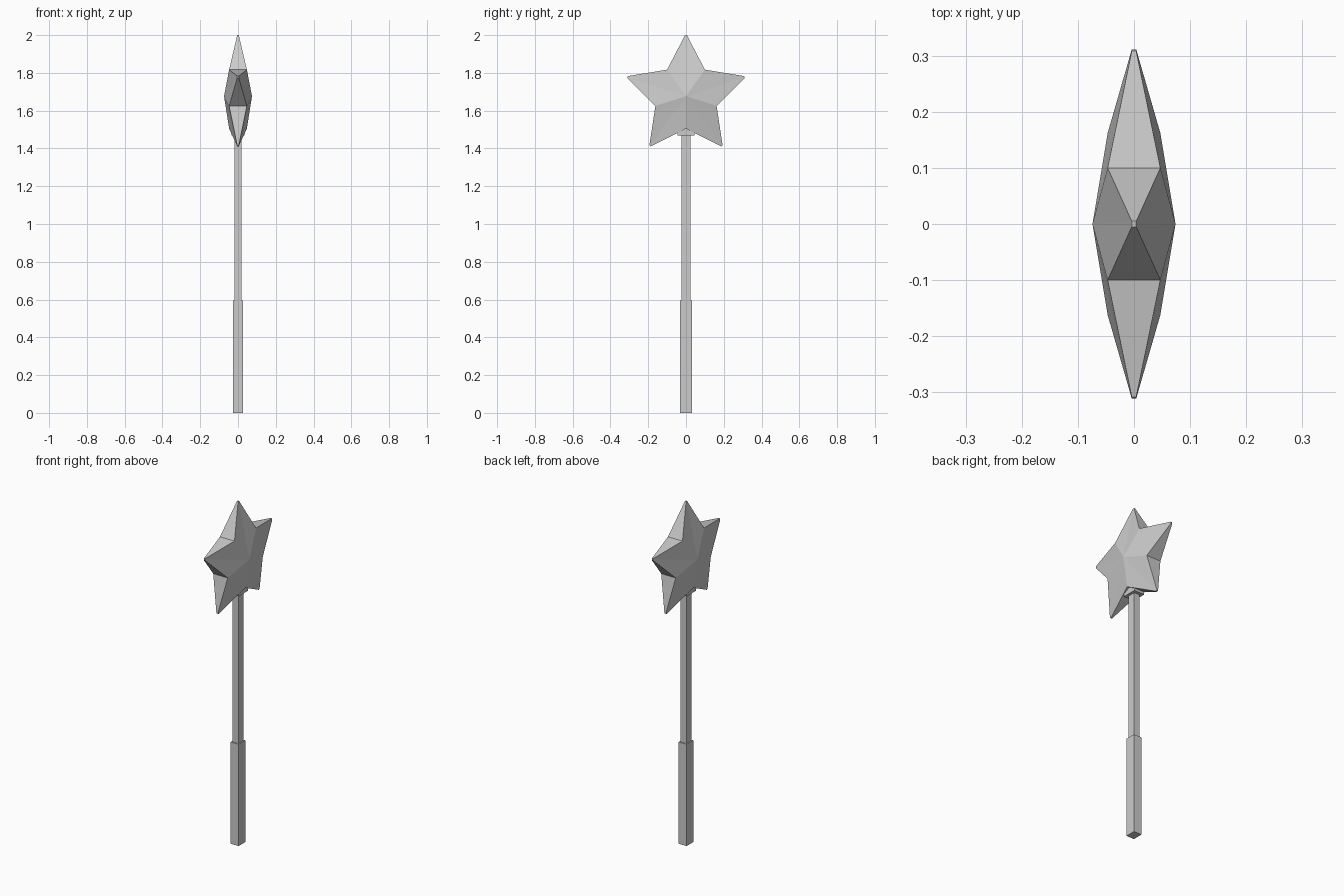
import bpy

if "Cube" in bpy.data.objects:
    bpy.data.objects.remove(bpy.data.objects["Cube"])

def make_mesh(name, verts, faces):
    mesh = bpy.data.meshes.new(name)
    mesh.from_pydata(verts, [], faces)
    obj = bpy.data.objects.new(name, mesh)
    bpy.context.collection.objects.link(obj)
    return obj

def box(name, hx, hy, z0, z1):
    bpy.ops.mesh.primitive_cube_add(size=1, location=(0, 0, (z0 + z1) / 2))
    obj = bpy.context.object
    obj.name = name
    obj.scale = (2 * hx, 2 * hy, z1 - z0)
    return obj

# Wand: grip, shaft and the collar under the star
box("handle", 0.026, 0.031, 0.0, 0.595)
box("shaft", 0.0185, 0.024, 0.595, 1.55)
box("collar", 0.034, 0.044, 1.468, 1.51)

# Faceted star: (y, z, half thickness), right half then mirrored;
# each tip is blunted to a tiny flat end
TIP, VALLEY = 0.004, 0.047
half = [(0.005, 2.0, TIP), (0.10, 1.817, VALLEY),
        (0.308, 1.783, TIP), (0.311, 1.773, TIP),
        (0.162, 1.625, VALLEY),
        (0.194, 1.416, TIP), (0.186, 1.411, TIP)]
outline = half + [(0.0, 1.505, VALLEY)] + [(-y, z, t) for y, z, t in reversed(half)]
n = len(outline)
verts = [(t, y, z) for y, z, t in outline] + [(-t, y, z) for y, z, t in outline]
verts += [(0.074, 0, 1.677), (-0.074, 0, 1.677)]
faces = []
for i in range(n):
    j = (i + 1) % n
    faces += [(2 * n, j, i), (2 * n + 1, n + i, n + j), (i, j, n + j, n + i)]
make_mesh("star", verts, faces)
